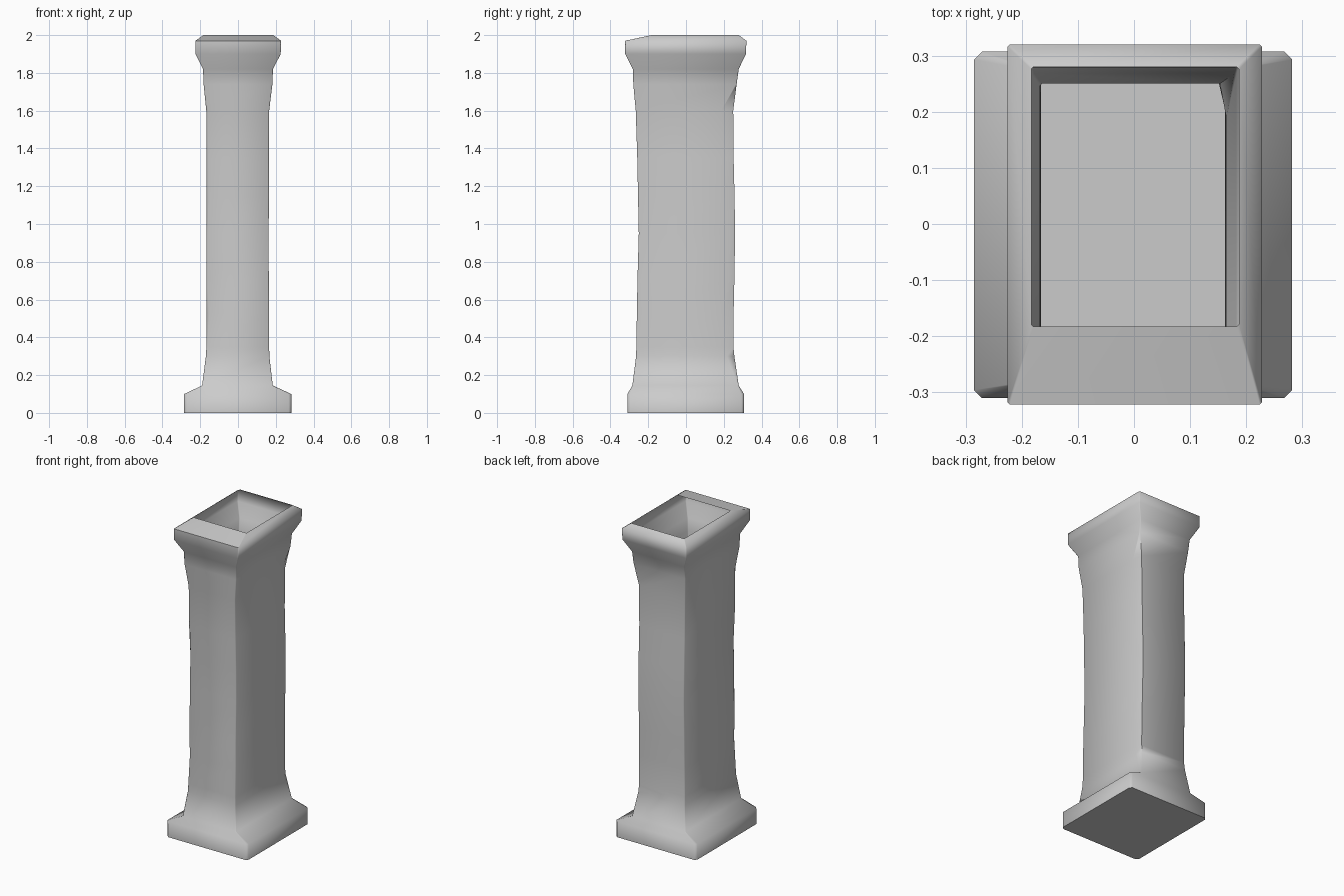
import bpy, bmesh, random

if "Cube" in bpy.data.objects:
    bpy.data.objects.remove(bpy.data.objects["Cube"])

random.seed(4)

# profile: z, left x, right x, front y, back y
PROFILE = [
    (0.00, -0.285, 0.282, -0.310, 0.307),
    (0.10, -0.285, 0.282, -0.310, 0.307),
    (0.145, -0.190, 0.184, -0.284, 0.279),
    (0.30, -0.170, 0.166, -0.264, 0.256),
    (0.35, -0.167, 0.165, -0.263, 0.251),
    (0.53, -0.166, 0.165, -0.260, 0.252),
    (0.70, -0.167, 0.163, -0.257, 0.256),
    (0.95, -0.166, 0.162, -0.250, 0.260),
    (1.15, -0.167, 0.164, -0.254, 0.257),
    (1.35, -0.167, 0.163, -0.258, 0.252),
    (1.60, -0.168, 0.165, -0.266, 0.250),
    (1.74, -0.182, 0.182, -0.279, 0.268),
    (1.82, -0.185, 0.185, -0.281, 0.279),
    (1.90, -0.225, 0.226, -0.322, 0.317),
    (1.97, -0.225, 0.228, -0.322, 0.320),
    (2.00, -0.183, 0.187, -0.183, 0.280),
]


def ring(bm, z, x0, x1, y0, y1):
    """Rectangular ring with worn corners; the back right edge is chipped most."""
    shaft = 0.2 < z < 1.7
    wear = 0.014 if z <= 0.1 else 0.004
    corners = [(x0, y0, 1, 1), (x1, y0, -1, 1), (x1, y1, -1, -1), (x0, y1, 1, -1)]
    verts = []
    for i, (x, y, sx, sy) in enumerate(corners):
        cx = cy = wear
        if shaft and i == 2:
            cx, cy = 0.012, random.uniform(0.02, 0.07)
        elif shaft and i == 0:
            cx, cy = random.uniform(0.004, 0.012), random.uniform(0.004, 0.02)
        along_x, along_y = (x + sx * cx, y, z), (x, y + sy * cy, z)
        pair = (along_y, along_x) if i % 2 == 0 else (along_x, along_y)
        verts += [bm.verts.new(p) for p in pair]
    return verts


# pillar shell: foot, shaft and flared rim in one loft, open at the top
bm = bmesh.new()
rings = [ring(bm, *row) for row in PROFILE]
for low, high in zip(rings, rings[1:]):
    for i in range(8):
        j = (i + 1) % 8
        bm.faces.new((low[i], low[j], high[j], high[i]))
bm.faces.new(rings[0][::-1])

mesh = bpy.data.meshes.new("hollow_pillar")
bm.to_mesh(mesh)
bm.free()
pillar = bpy.data.objects.new("hollow_pillar", mesh)
bpy.context.collection.objects.link(pillar)

# soft worn shading with crisp corners
bpy.context.view_layer.objects.active = pillar
pillar.select_set(True)
bpy.ops.object.shade_smooth_by_angle(angle=1.2)
